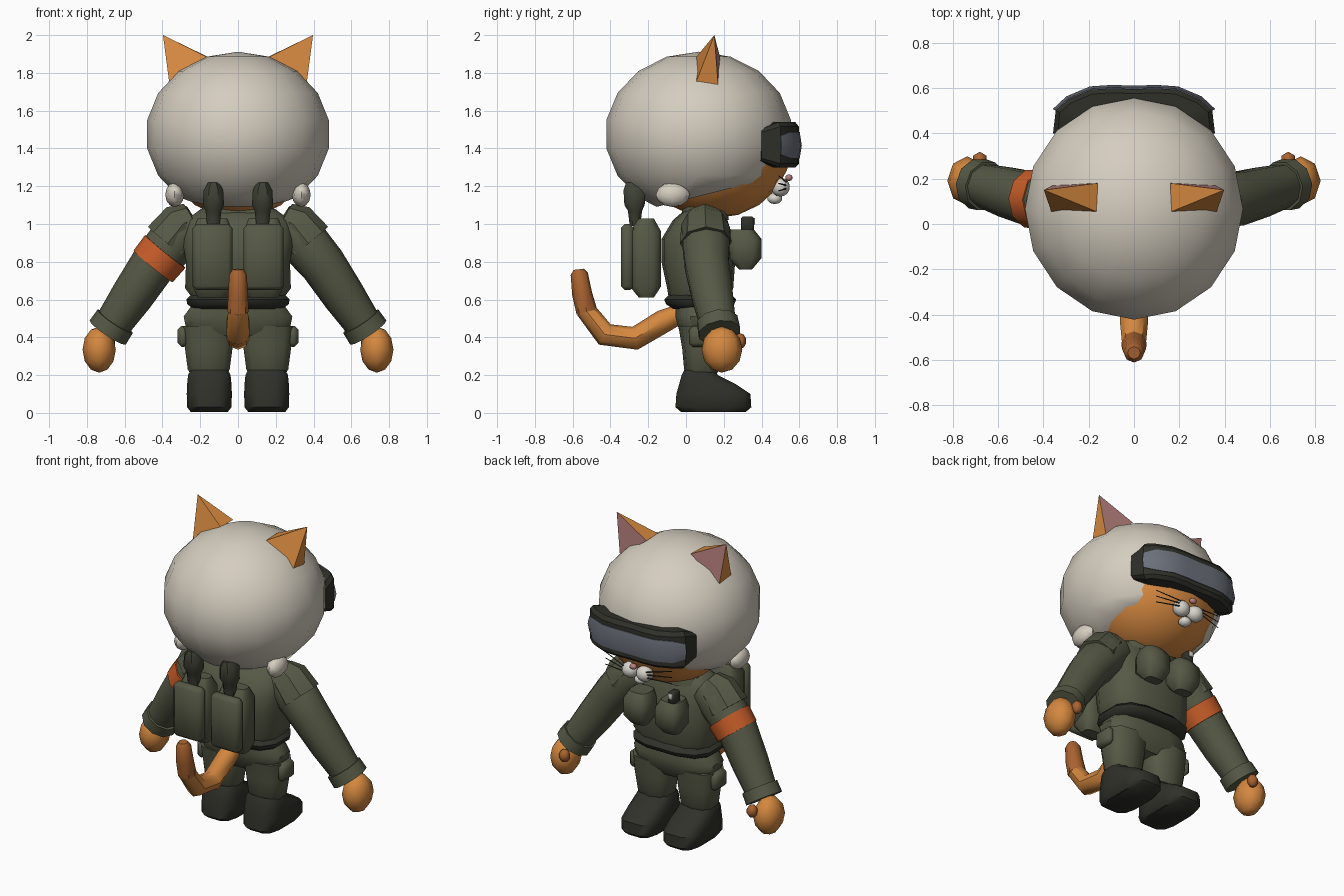
import bpy, bmesh, math
from mathutils import Vector, Matrix

if "Cube" in bpy.data.objects:
    bpy.data.objects.remove(bpy.data.objects["Cube"])


def colour(name, r, g, b):
    m = bpy.data.materials.new(name)
    m.diffuse_color = (r, g, b, 1)
    m.use_nodes = True
    m.node_tree.nodes["Principled BSDF"].inputs["Base Color"].default_value = m.diffuse_color
    return m


CREAM = colour("cream", .66, .61, .52)
ORANGE = colour("orange fur", .66, .245, .05)
RUST = colour("dark orange fur", .40, .125, .03)
OLIVE = colour("olive cloth", .092, .10, .06)
MOSS = colour("dark olive", .05, .055, .036)
DARK = colour("dark rubber", .03, .03, .023)
GLASS = colour("grey glass", .15, .165, .20)
PINK = colour("pink", .48, .22, .21)
BAND = colour("armband orange", .58, .11, .022)
WHITE = colour("muzzle white", .68, .66, .60)


def finish(name, bm, mat, angle=45):
    bmesh.ops.recalc_face_normals(bm, faces=bm.faces[:])
    me = bpy.data.meshes.new(name)
    bm.to_mesh(me)
    bm.free()
    ob = bpy.data.objects.new(name, me)
    bpy.context.collection.objects.link(ob)
    me.materials.append(mat)
    bpy.ops.object.select_all(action='DESELECT')
    ob.select_set(True)
    bpy.context.view_layer.objects.active = ob
    if angle:
        bpy.ops.object.shade_smooth_by_angle(angle=math.radians(angle))
    return ob


def loft(name, rings, mat, angle=45):
    """Skin a list of equal-length rings and cap both ends."""
    bm = bmesh.new()
    vs = [[bm.verts.new(p) for p in r] for r in rings]
    n = len(vs[0])
    for a, b in zip(vs, vs[1:]):
        for i in range(n):
            j = (i + 1) % n
            bm.faces.new((a[i], a[j], b[j], b[i]))
    bm.faces.new(vs[0])
    bm.faces.new(vs[-1])
    return finish(name, bm, mat, angle)


def stack(name, levels, mat, cx=0, n=12, p=.7, angle=45):
    """Loft of level rounded outlines: (z, half width, back y, front y)."""
    def sp(v):
        return math.copysign(abs(v) ** p, v)
    rings = []
    for z, rx, y0, y1 in levels:
        ts = [2 * math.pi * (i + .5) / n for i in range(n)]
        rings.append([(cx + rx * sp(math.cos(t)), (y0 + y1) / 2 + (y1 - y0) / 2 * sp(math.sin(t)), z)
                      for t in ts])
    return loft(name, rings, mat, angle)


def tube(name, path, radii, mat, n=8, angle=45):
    """Round section swept along a path."""
    pts = [Vector(p) for p in path]
    rings = []
    for i, c in enumerate(pts):
        d = (pts[min(i + 1, len(pts) - 1)] - pts[max(i - 1, 0)]).normalized()
        u = d.cross(Vector((1, 0, 0) if abs(d.x) < .5 else (0, 1, 0))).normalized()
        v = d.cross(u)
        rings.append([c + radii[i] * (u * math.cos(2 * math.pi * k / n) + v * math.sin(2 * math.pi * k / n))
                      for k in range(n)])
    return loft(name, rings, mat, angle)


def ball_mesh(c, r, seg, rings):
    bm = bmesh.new()
    bmesh.ops.create_uvsphere(bm, u_segments=seg, v_segments=rings, radius=1,
                              matrix=Matrix.Translation(c) @ Matrix.Diagonal((*r, 1)))
    return bm


def ball(name, c, r, mat, seg=10, rings=7, angle=60):
    return finish(name, ball_mesh(c, r, seg, rings), mat, angle)


def block(name, c, size, mat, bevel=.02):
    bm = bmesh.new()
    bmesh.ops.create_cube(bm, size=1, matrix=Matrix.Translation(c) @ Matrix.Diagonal((*size, 1)))
    bmesh.ops.bevel(bm, geom=bm.edges[:], offset=bevel, segments=1, affect='EDGES')
    return finish(name, bm, mat, 50)


# Helmet: sphere trimmed by a slanted rim and a steeper brow cut
bm = ball_mesh((0, .067, 1.475), (.488, .496, .437), 16, 9)
for point, slope in (((0, -.2, 1.08), .25), ((0, .42, 1.235), 1.0)):
    bmesh.ops.bisect_plane(bm, geom=bm.verts[:] + bm.edges[:] + bm.faces[:], plane_co=point,
                           plane_no=(0, -slope, 1), clear_inner=True)
    bmesh.ops.holes_fill(bm, edges=[e for e in bm.edges if e.is_boundary])
finish("helmet", bm, CREAM, 50)

# Face
ball("head", (0, .15, 1.40), (.39, .405, .37), ORANGE, 16, 10)
ball("nose", (0, .545, 1.245), (.025, .02, .018), PINK, 8, 5)
ball("chin", (0, .47, 1.135), (.04, .04, .03), WHITE, 8, 5)

for s in (-1, 1):
    ball("helmet_flap", (s * .335, -.07, 1.155), (.05, .09, .065), CREAM, 8, 6)
    ball("muzzle", (s * .052, .5, 1.195), (.055, .05, .05), WHITE)
    for k in (-1, 0, 1):
        tube("whisker", [(s * .08, .53, 1.205 + k * .018), (s * .24, .49, 1.215 + k * .04)],
             (.005, .003), DARK, 4)

    # Ear: pyramid with a pink inner face
    bm = bmesh.new()
    tip, lo_f, hi_f, hi_b, lo_b = [bm.verts.new((s * x, y, z)) for x, y, z in (
        (.397, .15, 2.0), (.36, .17, 1.735), (.16, .18, 1.885), (.165, .055, 1.885), (.365, .055, 1.755))]
    inner = bm.faces.new((tip, lo_f, hi_f))
    for f in ((tip, hi_f, hi_b), (tip, hi_b, lo_b), (tip, lo_b, lo_f), (lo_f, hi_f, hi_b, lo_b)):
        bm.faces.new(f)
    inner.material_index = 1
    finish("ear", bm, ORANGE, 0).data.materials.append(PINK)

# Goggles: frame and bulged lens swept round the brow
half = [(.0, .595), (.10, .598), (.19, .592), (.29, .55), (.345, .50), (.357, .40)]
path = [(-x, y) for x, y in half[:0:-1]] + half


def wrap(profile, stations):
    rings = []
    for i in stations:
        x, y = path[i]
        a, b = path[max(i - 1, 0)], path[min(i + 1, len(path) - 1)]
        nrm = Vector((a[1] - b[1], b[0] - a[0])).normalized()
        edge = max(0, abs(i - 5) - (len(stations) // 2 - 1))
        rings.append([(x + nrm.x * d, y + nrm.y * d, 1.415 + h * (1 - .3 * edge)) for d, h in profile])
    return rings


loft("goggle_frame", wrap([(-.1, -.115), (-.02, -.115), (0, -.095), (0, .1), (-.02, .125), (-.1, .125)],
                          range(11)), DARK, 35)
loft("goggle_lens", wrap([(-.02, -.07), (.004, -.068), (.015, 0), (.004, .073), (-.02, .075)],
                         range(1, 10)), GLASS, 50)

# Jacket, belt and trousers
stack("jacket", [(.60, .24, -.09, .23), (.66, .285, -.1, .25), (.8, .28, -.13, .26), (.92, .30, -.13, .25),
                 (1.02, .28, -.07, .22), (1.08, .2, .0, .19)], OLIVE, n=14)
stack("collar", [(1.02, .22, -.03, .23), (1.09, .19, -.02, .22)], OLIVE, n=12)
stack("belt", [(.55, .24, -.07, .21), (.575, .275, -.11, .26), (.60, .28, -.12, .27), (.63, .25, -.09, .24)],
      DARK, n=12)
stack("trouser_seat", [(.38, .2, .0, .16), (.44, .28, -.04, .20), (.51, .295, -.06, .21), (.57, .25, -.06, .2)],
      OLIVE, n=12)

for s in (-1, 1):
    stack("trouser_leg", [(.2, .095, .01, .16), (.23, .115, -.01, .175), (.34, .13, -.02, .19),
                          (.46, .14, -.04, .2)], OLIVE, s * .155, 10)
    stack("boot", [(.005, .1, -.03, .32), (.03, .12, -.06, .35), (.1, .122, -.055, .345), (.15, .12, -.04, .27),
                   (.2, .115, -.025, .17), (.228, .1, -.01, .155)], DARK, s * .152, 12, .6)
    block("hip_pouch", (s * .292, .08, .405), (.055, .13, .11), OLIVE, .02)

    # Arm with cuff, hand and thumb
    tube("sleeve", [(s * x, y, z) for x, y, z in ((.22, .1, 1.0), (.31, .105, .95), (.45, .11, .785),
                                                 (.56, .14, .62), (.68, .175, .445))],
         (.11, .135, .122, .113, .095), OLIVE, 10, 50)
    tube("shoulder_cap", [(s * .24, .1, 1.03), (s * .29, .1, 1.0), (s * .37, .105, .9)],
         (.09, .125, .137), OLIVE, 8, 35)
    tube("cuff", [(s * .65, .166, .485), (s * .69, .177, .425)], (.112, .115), OLIVE, 10)
    ball("hand", (s * .735, .19, .335), (.088, .108, .122), ORANGE, 8, 6)
    ball("thumb", (s * .68, .285, .38), (.035, .035, .042), RUST, 6, 5)

    # Back pack halves with outer pocket and top pod
    stack("pack", [(.61, .08, -.25, -.17), (.67, .108, -.30, -.13), (.96, .108, -.30, -.13),
                   (1.03, .08, -.25, -.17)], OLIVE, s * .135, 12, .55)
    block("pack_pocket", (s * .135, -.31, .825), (.21, .07, .35), OLIVE, .022)
    stack("pack_pod", [(.99, .035, -.30, -.24), (1.07, .045, -.31, -.23), (1.1, .06, -.33, -.215),
                       (1.18, .055, -.335, -.21), (1.22, .03, -.32, -.23)], MOSS, s * .13, 8, .85)

    # Chest pocket
    stack("chest_pouch", [(.76, .055, .28, .35), (.82, .09, .22, .4), (.92, .09, .22, .4), (.97, .065, .23, .36)],
          OLIVE, s * .115, 10, .6)

# Armband on one sleeve only
tube("armband", [(-.385, .107, .855), (-.45, .112, .775)], (.138, .133), BAND, 10)

# Chest lamp
block("lamp", (-.14, .325, 1.0), (.05, .07, .08), DARK, .01)
block("lamp_glass", (-.14, .362, 1.015), (.032, .008, .035), WHITE, .002)

# Tail with darker tip
tube("tail", [(0, -.02, .53), (0, -.12, .485), (0, -.27, .395), (0, -.43, .415), (0, -.535, .55)],
     (.05, .062, .062, .062, .052), ORANGE, 8)
tube("tail_tip", [(0, -.525, .535), (0, -.55, .63), (0, -.565, .735), (0, -.568, .76)],
     (.056, .053, .046, .028), RUST, 8)
